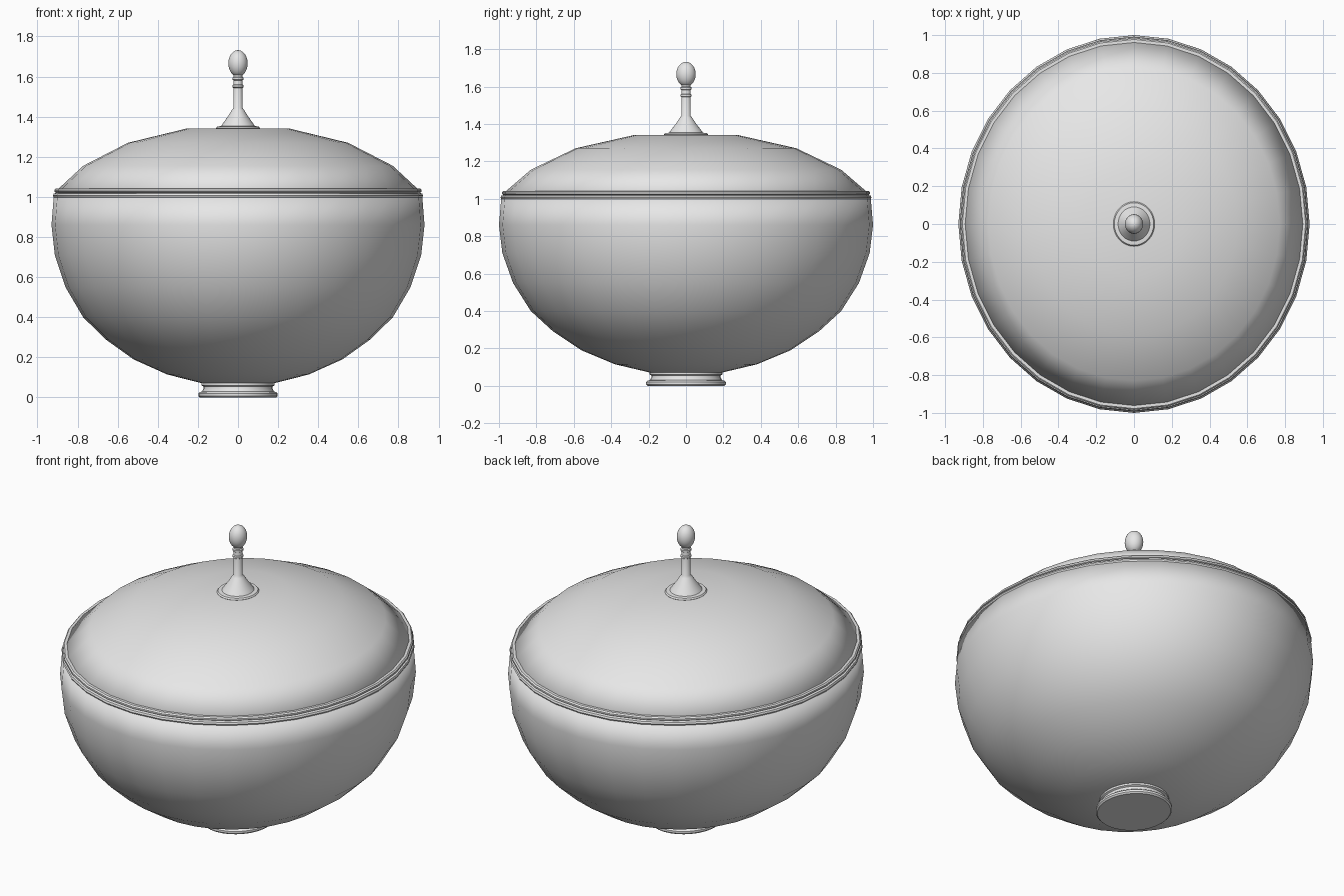
import bpy, bmesh, math

if "Cube" in bpy.data.objects:
    bpy.data.objects.remove(bpy.data.objects["Cube"])

STRETCH = 0.93      # the bowl is slightly narrower in x than in y

grey = bpy.data.materials.new("plain_grey")
grey.use_nodes = True
COLOUR = (0.8, 0.8, 0.8, 1)
grey.diffuse_color = COLOUR
grey.node_tree.nodes["Principled BSDF"].inputs["Base Color"].default_value = COLOUR


def lathe(name, profile, segments=32, angle=40, wall=0):
    """Turn a (radius, height) profile, listed from bottom to top, about z."""
    bm = bmesh.new()
    rings = []
    for r, z in profile:
        if r == 0:
            rings.append([bm.verts.new((0, 0, z))] * segments)
            continue
        turns = [2 * math.pi * i / segments for i in range(segments)]
        rings.append([bm.verts.new((r * STRETCH * math.cos(a), r * math.sin(a), z))
                      for a in turns])
    for low, high in zip(rings, rings[1:]):
        for i in range(segments):
            j = (i + 1) % segments
            corners = [low[i], low[j], high[j], high[i]]
            bm.faces.new(list(dict.fromkeys(corners)))
    mesh = bpy.data.meshes.new(name)
    bm.to_mesh(mesh)
    bm.free()
    mesh.materials.append(grey)
    obj = bpy.data.objects.new(name, mesh)
    bpy.context.collection.objects.link(obj)
    bpy.ops.object.select_all(action='DESELECT')
    obj.select_set(True)
    bpy.context.view_layer.objects.active = obj
    bpy.ops.object.shade_smooth_by_angle(angle=math.radians(angle))
    if wall:
        shell = obj.modifiers.new("wall", 'SOLIDIFY')
        shell.thickness = wall
        shell.offset = -1
    return obj


# Foot with a flared base and a stepped neck
lathe("foot", [(0, 0), (0.205, 0), (0.213, 0.008), (0.213, 0.02), (0.205, 0.027),
               (0.193, 0.03), (0.185, 0.045), (0.185, 0.055), (0.195, 0.06),
               (0.195, 0.072), (0, 0.072)])

# Deep rounded bowl
lathe("bowl", [(0, 0.068), (0.19, 0.07), (0.38, 0.115), (0.56, 0.19), (0.71, 0.29),
               (0.83, 0.4), (0.925, 0.55), (0.982, 0.71), (1, 0.86), (0.988, 1.0)],
      wall=0.015)

# Rolled lips where bowl and lid meet
lathe("bowl_lip", [(0.965, 0.998), (0.988, 0.998), (0.992, 1.006), (0.988, 1.016),
                   (0.975, 1.02), (0.96, 1.02)])
lathe("lid_lip", [(0.955, 1.02), (0.975, 1.02), (0.984, 1.026), (0.984, 1.035),
                  (0.977, 1.042), (0.96, 1.042)])

# Domed lid
lathe("lid", [(0.968, 1.036), (0.83, 1.155), (0.59, 1.27), (0.28, 1.34), (0, 1.343)],
      wall=0.015)

# Finial: base disc, cone and stem, collars, egg-shaped knob
lathe("finial_base", [(0, 1.335), (0.112, 1.335), (0.118, 1.343), (0.112, 1.351),
                      (0.092, 1.353), (0, 1.353)])
lathe("finial_stem", [(0.092, 1.351), (0.08, 1.368), (0.055, 1.4), (0.034, 1.432),
                      (0.025, 1.443), (0.024, 1.61)])
for number, height in enumerate((1.552, 1.59), 1):
    lathe(f"finial_collar_{number}",
          [(0.024, height - 0.009), (0.03, height - 0.005), (0.03, height + 0.005),
           (0.024, height + 0.009)])

steps = 12
egg = []
for k in range(steps + 1):
    t = math.pi * k / steps
    radius = 0 if k in (0, steps) else 0.052 * math.sin(t)
    egg.append((radius, 1.666 - 0.066 * math.cos(t)))
lathe("finial_knob", egg)
